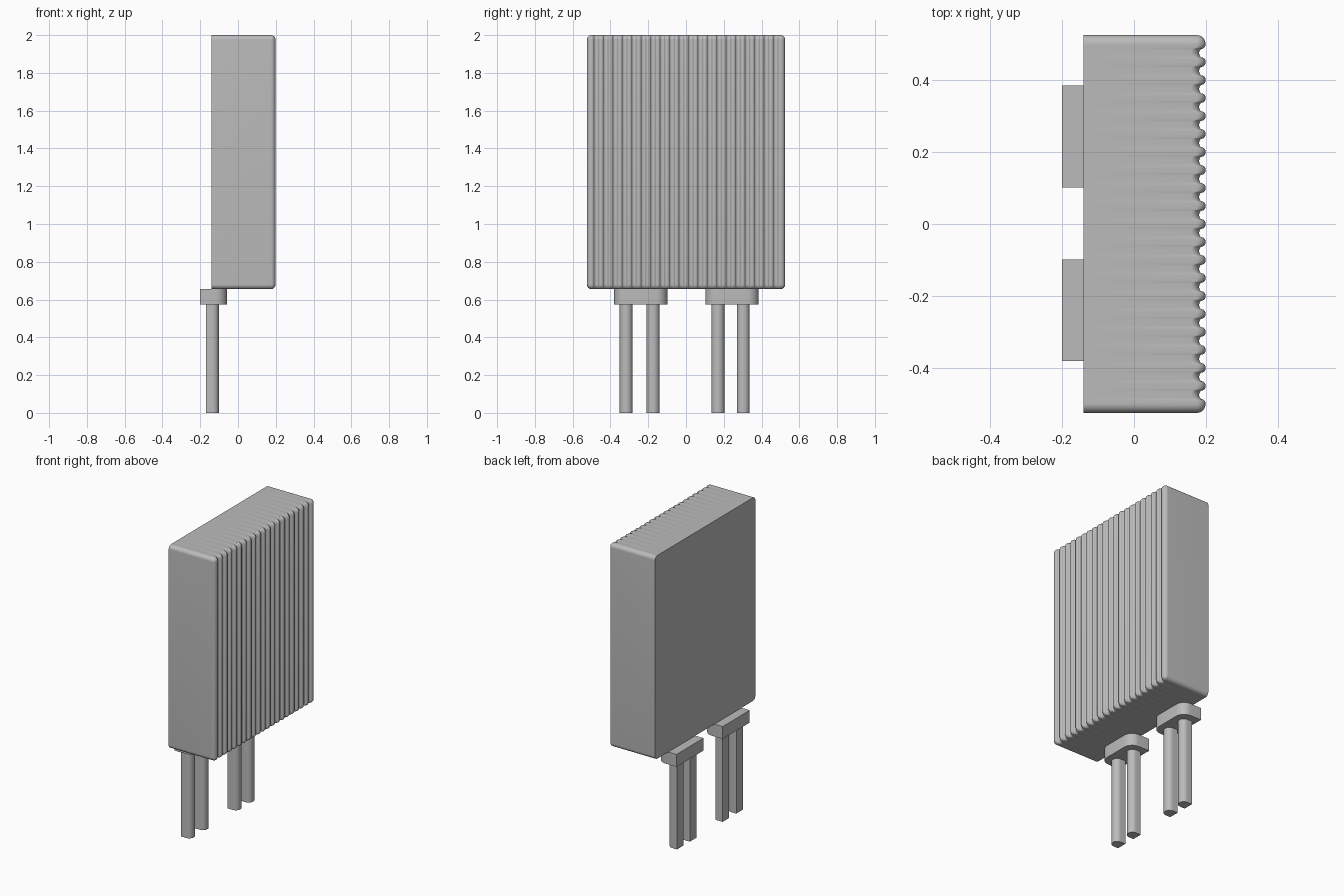
import bpy, bmesh
from math import sin, cos, pi

if "Cube" in bpy.data.objects:
    bpy.data.objects.remove(bpy.data.objects["Cube"], do_unlink=True)

grey = bpy.data.materials.new("mid grey")
grey.use_nodes = True
COLOUR = (0.5, 0.5, 0.5, 1)
grey.diffuse_color = COLOUR
grey.node_tree.nodes["Principled BSDF"].inputs["Base Color"].default_value = COLOUR


def loft(name, loops):
    """Skin a list of closed loops and cap both ends."""
    bm = bmesh.new()
    rings = [[bm.verts.new(p) for p in loop] for loop in loops]
    n = len(rings[0])
    for a, b in zip(rings, rings[1:]):
        for i in range(n):
            j = (i + 1) % n
            bm.faces.new((a[i], a[j], b[j], b[i]))
    bm.faces.new(rings[0])
    bm.faces.new(rings[-1])
    bmesh.ops.remove_doubles(bm, verts=bm.verts, dist=1e-5)
    bmesh.ops.recalc_face_normals(bm, faces=bm.faces)
    mesh = bpy.data.meshes.new(name)
    bm.to_mesh(mesh)
    bm.free()
    mesh.materials.append(grey)
    obj = bpy.data.objects.new(name, mesh)
    bpy.context.collection.objects.link(obj)
    bpy.ops.object.select_all(action="DESELECT")
    obj.select_set(True)
    bpy.context.view_layer.objects.active = obj
    bpy.ops.object.shade_smooth_by_angle(angle=0.7)
    return obj


def d_outline(x0, x1, c0, c1, r, steps=8):
    """Rectangle whose two corners on the +x side are rounded."""
    pts = [(x0, c0)]
    for centre, start in ((c0 + r, -pi / 2), (c1 - r, 0)):
        for i in range(steps + 1):
            a = start + i * pi / 2 / steps
            pts.append((x1 - r + r * cos(a), centre + r * sin(a)))
    return pts + [(x0, c1)]


# Ridged body: cross-sections along y, each given as (y, front x, edge inset)
BACK, FRONT, BOTTOM, TOP, R = -0.14, 0.199, 0.655, 2.0, 0.025
PITCH, DEPTH, RIDGES, STEPS = 0.05, 0.009, 10, 8
sections = []
for k in range(-2 * RIDGES, 2 * RIDGES + 1):
    sign = 1 if k % 2 == 0 else -1          # ridge or groove
    for i in range(STEPS):
        a = -pi / 2 + i * pi / STEPS
        y = k * PITCH / 2 + PITCH / 4 * sin(a)
        if abs(y) < RIDGES * PITCH - 1e-4:
            sections.append((y, FRONT - DEPTH + sign * DEPTH * cos(a), 0))
for i in range(STEPS + 1):                  # rounded ends
    a = i * pi / 2 / STEPS
    y, inset = RIDGES * PITCH + R * sin(a), R * (1 - cos(a))
    sections.append((y, FRONT - inset, inset))
    sections.insert(0, (-y, FRONT - inset, inset))

loft("ridged_body", [
    [(x, y, z) for x, z in d_outline(BACK, front, BOTTOM + d, TOP - d, R - d)]
    for y, front, d in sections])


# Mounting pads and pins share one rounded-front upright shape
def upright(name, x0, x1, y0, y1, z0, z1, r):
    outline = d_outline(x0, x1, y0, y1, r)
    return loft(name, [[(x, y, z) for x, y in outline] for z in (z0, z1)])


for side, y0, pins in (("right", -0.381, (-0.317, -0.174)),
                       ("left", 0.102, (0.169, 0.303))):
    upright(side + "_pad", -0.2, -0.058, y0, y0 + 0.283, 0.573, BOTTOM, 0.06)
    for label, y in zip(("outer", "inner") if side == "right" else ("inner", "outer"), pins):
        upright(f"{side}_{label}_pin", -0.17, -0.101, y - 0.034, y + 0.034, 0, 0.573, 0.033)
